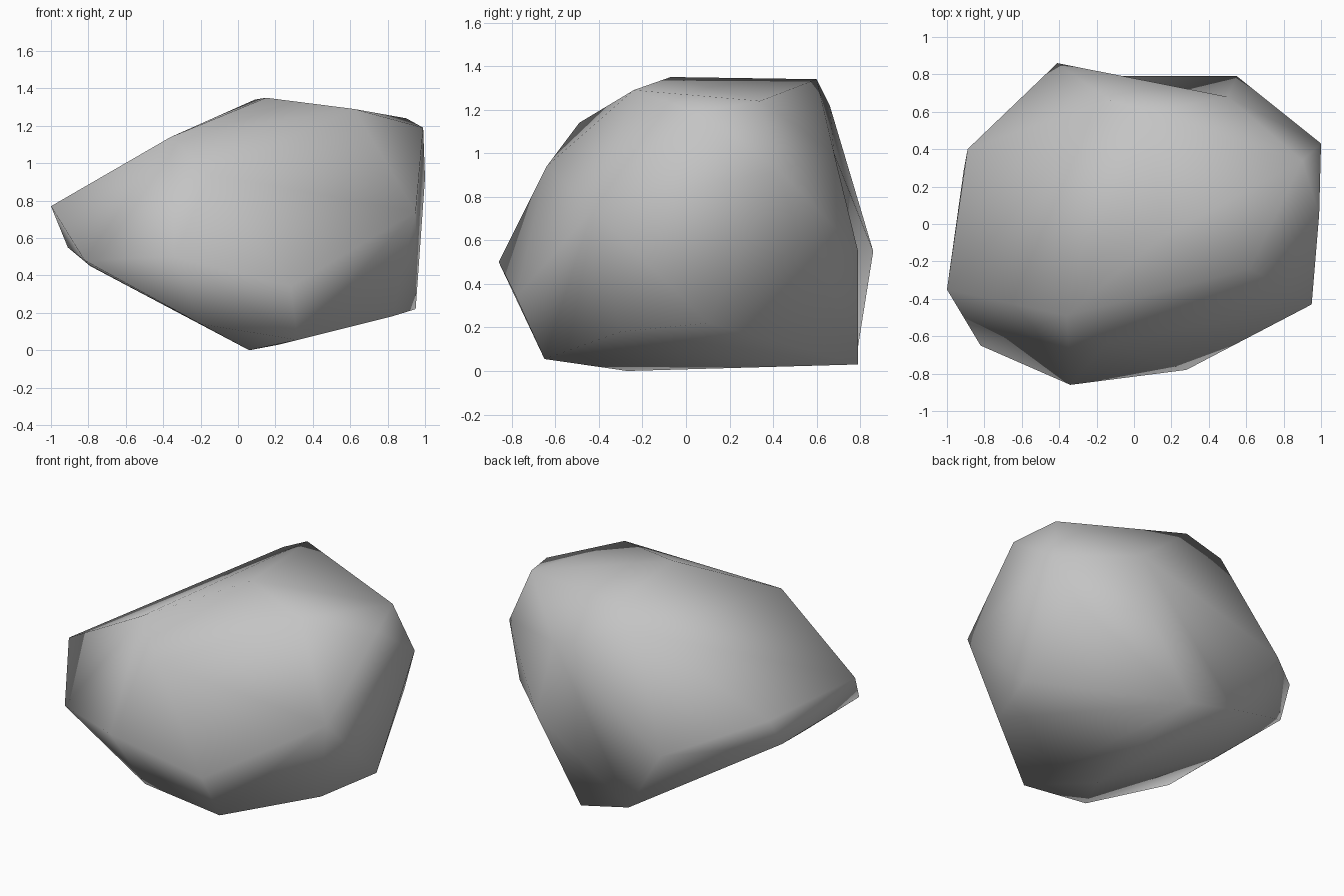
import bpy
import bmesh

# Remove the default cube
default_cube = bpy.data.objects.get("Cube")
if default_cube:
    bpy.data.objects.remove(default_cube, do_unlink=True)


def make_material(name, colour):
    """One plain matte colour for the viewport and the render."""
    material = bpy.data.materials.new(name)
    material.use_nodes = True
    material.diffuse_color = colour
    shader = material.node_tree.nodes["Principled BSDF"]
    shader.inputs["Base Color"].default_value = colour
    shader.inputs["Roughness"].default_value = 0.9
    return material


def make_boulder(name, corner_groups, hollow_group, material):
    """Wrap a tight skin around the corners, then sink one shallow hollow."""
    bm = bmesh.new()
    groups = {
        side: [bm.verts.new(corner) for corner in corners]
        for side, corners in corner_groups.items()
    }
    bmesh.ops.convex_hull(bm, input=bm.verts[:])

    # Replace the bulging faces of the hollow by a fan from its first corner
    rim = groups[hollow_group]
    bulge = [f for f in bm.faces if all(v in rim for v in f.verts)]
    bmesh.ops.delete(bm, geom=bulge, context="FACES")
    for start, end in zip(rim[1:], rim[2:]):
        bm.faces.new((rim[0], start, end))

    # Drop corners that ended up inside the skin
    loose = [v for v in bm.verts if not v.link_faces]
    bmesh.ops.delete(bm, geom=loose, context="VERTS")
    bmesh.ops.recalc_face_normals(bm, faces=bm.faces[:])
    for face in bm.faces:
        face.smooth = True
    mesh = bpy.data.meshes.new(name)
    bm.to_mesh(mesh)
    bm.free()
    mesh.materials.append(material)
    boulder = bpy.data.objects.new(name, mesh)
    bpy.context.scene.collection.objects.link(boulder)
    return boulder


# Corner points of the rock, grouped by the side they shape
rock_corners = {
    "crown": [
        (.15, -.07, 1.35), (.09, .6, 1.34), (.62, -.24, 1.29),
        (.9, .34, 1.24), (.99, .05, 1.19), (-.36, -.49, 1.14),
        (-.13, .66, 1.22),
    ],
    "left_side": [
        (1, .43, .92), (.86, .52, .59), (.95, -.43, .74),
        (.82, -.3, .18), (.95, .1, .22),
    ],
    "front": [
        (-.15, -.64, .94), (-.34, -.86, .5), (.28, -.78, .34),
    ],
    "right_side": [
        (-1, -.35, .77), (-.82, -.65, .48), (-.89, .4, .74),
        (-.91, .29, .55), (-.79, -.12, .45),
    ],
    # Rim of the shallow hollow, in order around it
    "back": [
        (-.13, .79, .11), (-.41, .86, .55), (.5, .68, 1),
        (.55, .79, .55), (.22, .79, .03),
    ],
    "underside": [
        (.06, -.27, 0), (.32, -.65, .055), (-.2, -.69, .14),
    ],
}

stone_grey = make_material("stone_grey", (.55, .55, .55, 1))
make_boulder("rock", rock_corners, "back", stone_grey)
